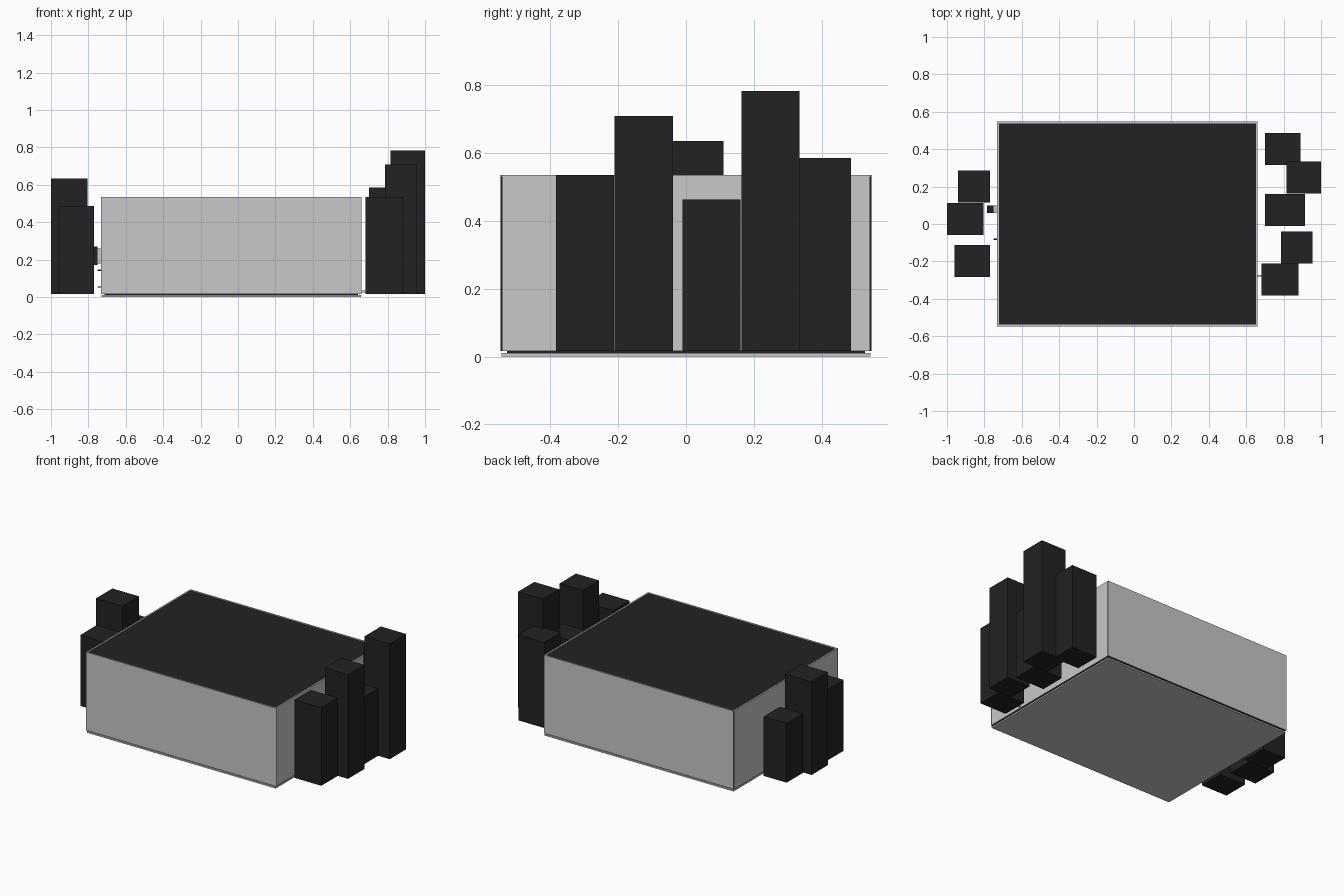
import bpy

cube = bpy.data.objects.get("Cube")
if cube:
    bpy.data.objects.remove(cube, do_unlink=True)


def material(name, value):
    m = bpy.data.materials.new(name)
    m.use_nodes = True
    colour = (value, value, value, 1)
    m.diffuse_color = colour
    m.node_tree.nodes["Principled BSDF"].inputs["Base Color"].default_value = colour
    return m


light = material("light grey", 0.58)
dark = material("near black", 0.016)


def box(name, x, y, z, mat):
    """Axis-aligned box from (low, high) ranges."""
    bpy.ops.mesh.primitive_cube_add(size=1)
    ob = bpy.context.object
    ob.name = name
    ob.location = [(a + b) / 2 for a, b in (x, y, z)]
    ob.scale = [b - a for a, b in (x, y, z)]
    bpy.ops.object.transform_apply(location=True, scale=True)
    ob.data.materials.append(mat)
    return ob


# Main block: dark core with light cladding
X0, X1, Y, TOP, LOW = -0.733, 0.661, 0.547, 0.535, 0.017
SKIN, RIM = 0.004, 0.010
box("core", (X0 + SKIN, X1 - SKIN), (-Y + SKIN, Y - SKIN), (LOW, TOP - SKIN), dark)
box("base_plate", (X0 + SKIN, X1 - SKIN), (-Y + SKIN, Y - SKIN), (0, 0.010), light)
box("base_spacer", (X0 + 0.02, X1 - 0.02), (-Y + 0.02, Y - 0.02), (0.010, LOW), dark)

# Front and back panels have dark ends
for name, s in (("front_panel", -1), ("back_panel", 1)):
    panel = box(name, (X0, X1), sorted((s * Y, s * (Y - SKIN))), (LOW, TOP), light)
    panel.data.materials.append(dark)
    for f in panel.data.polygons:
        f.material_index = int(abs(f.normal.x) > 0.5)
    box(name + "_rim", (X0, X1), sorted((s * Y, s * (Y - RIM))),
        (TOP - SKIN, TOP), light)

# Side panels stop short of the corners
for name, a, s in (("right_side_panel", X0, 1), ("left_side_panel", X1, -1)):
    box(name, sorted((a, a + s * SKIN)), (-Y + 0.007, Y - 0.007), (LOW, TOP), light)
    box(name + "_rim", sorted((a, a + s * RIM)), (-Y + RIM, Y - RIM),
        (TOP - SKIN, TOP), light)

# Square columns beside the block: x range, y start, height
columns = [
    (0.70, 0.89, 0.315, 0.585),
    (0.815, 1.0, 0.163, 0.783),
    (0.70, 0.915, -0.01, 0.463),
    (0.785, 0.955, -0.21, 0.708),
    (0.683, 0.88, -0.383, 0.535),
    (-0.94, -0.77, 0.116, 0.41),
    (-1.0, -0.805, -0.06, 0.635),
    (-0.96, -0.77, -0.283, 0.487),
]
for i, (a, b, y, top) in enumerate(columns):
    box(f"column_{i + 1}", (a, b), (y, y + 0.171), (LOW, top), dark)

# Small fittings on the sides
box("fitting_block", (-0.785, -0.752), (0.06, 0.10), (0.17, 0.27), dark)
box("fitting_mount", (-0.752, X0), (0.06, 0.10), (0.18, 0.26), light)
for z in (0.05, 0.14):
    box("side_pin", (-0.75, X0), (-0.085, -0.077), (z, z + 0.006), dark)
box("low_pin", (X1, 0.69), (-0.28, -0.272), (0.025, 0.035), light)
